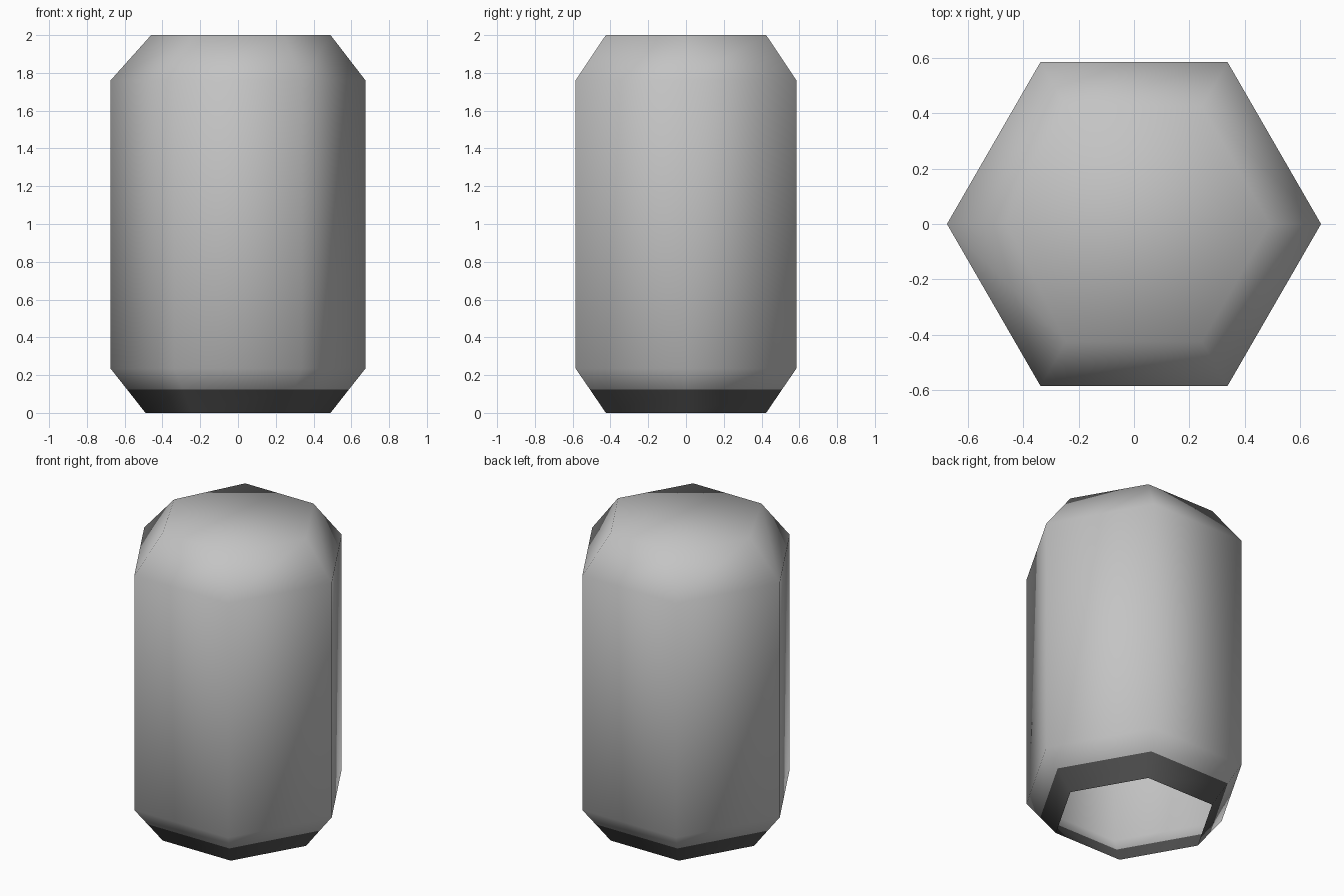
import bpy, bmesh
from math import cos, sin, pi

cube = bpy.data.objects.get("Cube")
if cube:
    bpy.data.objects.remove(cube, do_unlink=True)


def make_material(name, value):
    mat = bpy.data.materials.new(name)
    mat.use_nodes = True
    colour = (value, value, value, 1)
    mat.diffuse_color = colour
    mat.node_tree.nodes["Principled BSDF"].inputs["Base Color"].default_value = colour
    return mat


SIDES = 6
# Radius and height of each ring, bottom to top
PROFILE = [(0.49, 0), (0.588, 0.125), (0.675, 0.235), (0.675, 1.76), (0.49, 2)]

# Six-sided hollow shell, open underneath, with chamfered ends
bm = bmesh.new()
rings = []
for radius, z in PROFILE:
    angles = [2 * pi * i / SIDES for i in range(SIDES)]
    rings.append([bm.verts.new((radius * cos(a), radius * sin(a), z)) for a in angles])

for lower, upper in zip(rings, rings[1:]):
    for i in range(SIDES):
        j = (i + 1) % SIDES
        bm.faces.new((lower[i], lower[j], upper[j], upper[i]))

# Closed top, with one corner pulled slightly inward
bm.faces.new(rings[-1])
rings[-1][SIDES // 2].co.x += 0.03

# Dark band around the lower rim
for face in bm.faces:
    face.smooth = True
    face.material_index = int(face.calc_center_median().z < 0.12)

mesh = bpy.data.meshes.new("canister_body")
bm.to_mesh(mesh)
bm.free()
mesh.materials.append(make_material("light grey", 0.55))
mesh.materials.append(make_material("dark grey", 0.1))
body = bpy.data.objects.new("canister_body", mesh)
bpy.context.collection.objects.link(body)
